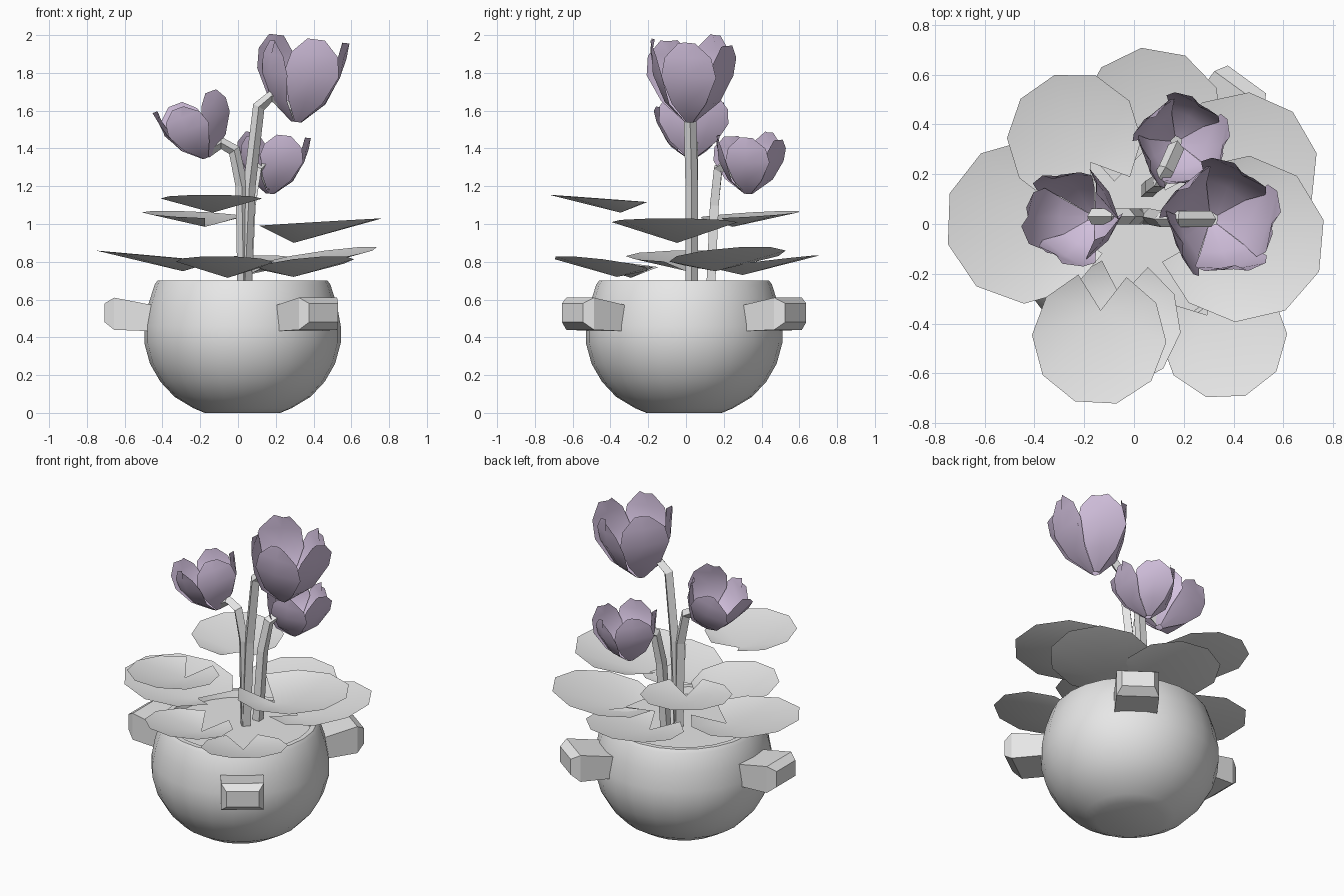
import bpy, math
from mathutils import Vector

if "Cube" in bpy.data.objects:
    bpy.data.objects.remove(bpy.data.objects["Cube"])

def material(name, rgb):
    m = bpy.data.materials.new(name)
    m.diffuse_color = (*rgb, 1)
    m.use_nodes = True
    m.node_tree.nodes["Principled BSDF"].inputs["Base Color"].default_value = m.diffuse_color
    return m

GREY = material("light_grey", (0.8, 0.8, 0.8))
LILAC = material("lilac", (0.66, 0.54, 0.74))

def select(ob):
    bpy.ops.object.select_all(action='DESELECT')
    ob.select_set(True)
    bpy.context.view_layer.objects.active = ob

def make(name, verts, faces, mat, smooth=False, angle=40):
    me = bpy.data.meshes.new(name)
    me.from_pydata([tuple(v) for v in verts], [], faces)
    me.materials.append(mat)
    ob = bpy.data.objects.new(name, me)
    bpy.context.collection.objects.link(ob)
    if smooth:
        select(ob)
        bpy.ops.object.shade_smooth_by_angle(angle=math.radians(angle))
    return ob

PX, PY = 0.024, -0.01   # pot axis

# round pot: lathed profile with rim, closed by base and soil
profile = [(0.2, 0), (0.26, 0.025), (0.36, 0.085), (0.435, 0.165), (0.49, 0.26), (0.52, 0.37),
           (0.52, 0.46), (0.50, 0.57), (0.465, 0.68), (0.45, 0.70), (0.42, 0.70), (0.405, 0.66)]
N = 24
verts = [(PX + r * math.cos(2 * math.pi * i / N), PY + r * math.sin(2 * math.pi * i / N), z)
         for r, z in profile for i in range(N)]
faces = [(k * N + i, k * N + (i + 1) % N, (k + 1) * N + (i + 1) % N, (k + 1) * N + i)
         for k in range(len(profile) - 1) for i in range(N)]
faces += [tuple(reversed(range(N))), tuple(range((len(profile) - 1) * N, len(profile) * N))]
make("pot", verts, faces, GREY, True)

# three chamfered lugs round the pot: sections of (radius, half width, z low, z high)
for n, deg in enumerate((54, 180, 306)):
    a = math.radians(deg)
    out, side = Vector((math.cos(a), math.sin(a), 0)), Vector((-math.sin(a), math.cos(a), 0))
    verts = []
    for r, w, z0, z1 in ((0.42, 0.125, 0.43, 0.56), (0.68, 0.125, 0.44, 0.61), (0.73, 0.095, 0.48, 0.58)):
        for s, z in ((-1, z0), (1, z0), (1, z1), (-1, z1)):
            verts.append(Vector((PX, PY, z)) + out * r + side * (s * w))
    faces = [(k + i, k + (i + 1) % 4, k + 4 + (i + 1) % 4, k + 4 + i) for k in (0, 4) for i in range(4)]
    faces += [(3, 2, 1, 0), (8, 9, 10, 11)]
    make(f"pot_lug_{n + 1}", verts, faces, GREY)

# dished, notched leaves: centre x, y, radius, outward angle, low z, rim rise, outward tilt
leaves = [
    (0.07, 0.42, 0.29, 80, 0.73, 0.07, 0.035),
    (-0.24, 0.34, 0.27, 125, 0.985, 0.065, 0.02),
    (-0.43, 0.01, 0.33, 178, 0.75, 0.08, 0.03),
    (-0.14, -0.46, 0.27, 267, 1.06, 0.075, 0.02),
    (0.36, -0.45, 0.255, 308, 0.72, 0.07, 0.04),
    (0.435, -0.06, 0.335, 355, 0.90, 0.11, 0.02),
    (0.43, 0.22, 0.31, 30, 0.75, 0.08, 0.05),
    (-0.07, -0.40, 0.26, 262, 0.715, 0.085, 0.03),
]
RIM = (-159, -125, -90, -54, -18, 18, 54, 90, 125, 159)   # from the outward direction
for n, (x, y, r, deg, z, rise, tilt) in enumerate(leaves):
    a = math.radians(deg)
    out = Vector((math.cos(a), math.sin(a), 0))
    verts = [Vector((x, y, z)) - out * (0.42 * r)]
    for d in RIM:
        b = a + math.radians(d)
        verts.append(Vector((x + r * math.cos(b), y + r * math.sin(b),
                             z + rise + tilt * math.cos(math.radians(d)))))
    make(f"leaf_{n + 1}", verts, [(0, i, i + 1) for i in range(1, len(RIM))], GREY, True)

# bent, faceted stems
stems = [
    [(0.035, 0.03, 0.64), (0.06, 0.03, 1.2), (0.11, 0.02, 1.62), (0.18, 0.02, 1.68), (0.31, 0.02, 1.58)],
    [(0.03, 0.03, 0.64), (0.02, 0.03, 1.2), (-0.02, 0.03, 1.39), (-0.09, 0.03, 1.43), (-0.17, 0.03, 1.38)],
    [(0.05, 0.13, 0.64), (0.07, 0.15, 1.1), (0.10, 0.17, 1.29), (0.13, 0.22, 1.32), (0.17, 0.31, 1.2)],
]
for n, pts in enumerate(stems):
    cu = bpy.data.curves.new(f"stem_{n + 1}", 'CURVE')
    cu.dimensions = '3D'
    cu.bevel_depth, cu.bevel_resolution, cu.use_fill_caps = 0.033, 0, True
    sp = cu.splines.new('POLY')
    sp.points.add(len(pts) - 1)
    for p, co in zip(sp.points, pts):
        p.co = (*co, 1)
    cu.materials.append(GREY)
    ob = bpy.data.objects.new(f"stem_{n + 1}", cu)
    bpy.context.collection.objects.link(ob)
    select(ob)
    bpy.ops.object.convert(target='MESH')
    bpy.ops.object.shade_flat()

# tulip flowers: base, tip centre, mid radius, first petal angle
flowers = [
    ((0.31, 0.02, 1.54), (0.36, 0.02, 1.95), 0.235, -5),
    ((-0.165, 0.03, 1.35), (-0.27, 0.03, 1.63), 0.195, 180),
    ((0.17, 0.33, 1.16), (0.20, 0.33, 1.45), 0.19, -5),
]
# flattish petals: height fraction, radius fraction, half angle
ROWS = ((0, 0.12, 36), (0.25, 0.66, 36), (0.58, 0.97, 40), (0.82, 1.0, 32), (1.0, 0.92, 12))
for n, (base, tip, R, start) in enumerate(flowers):
    base, tip = Vector(base), Vector(tip)
    rot = Vector((0, 0, 1)).rotation_difference(tip - base)
    H = (tip - base).length
    verts, faces = [], []
    for p in range(5):
        h = H * (1.0 if p % 2 else 1.08)
        for f, rf, half in ROWS:
            for s in (-1, 0, 1):
                b = math.radians(start + 72 * p + s * half)
                r = R * rf * ((1.0 + 0.06 * s) if s else 0.88)   # slight pinwheel overlap
                verts.append(base + rot @ Vector((r * math.cos(b), r * math.sin(b), h * f)))
        o = p * 15
        faces += [(o + k * 3 + j, o + k * 3 + j + 1, o + k * 3 + j + 4, o + k * 3 + j + 3)
                  for k in range(4) for j in range(2)]
    make(f"flower_{n + 1}", verts, faces, LILAC, True, 45)
